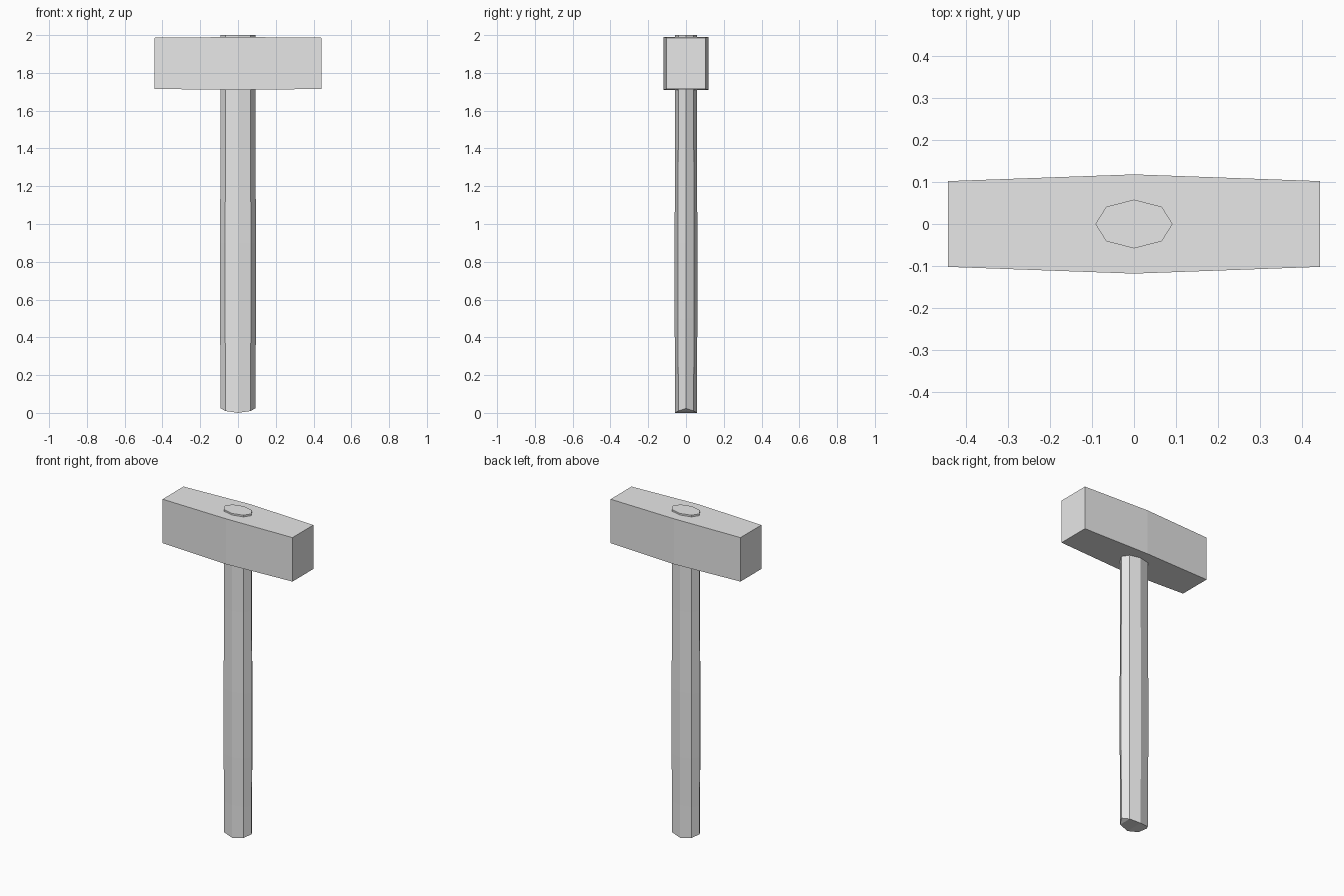
import bpy
import bmesh

cube = bpy.data.objects.get("Cube")
if cube:
    bpy.data.objects.remove(cube, do_unlink=True)

grey = bpy.data.materials.new("plain grey")
grey.use_nodes = True
colour = (0.8, 0.8, 0.8, 1)
grey.diffuse_color = colour
grey.node_tree.nodes["Principled BSDF"].inputs["Base Color"].default_value = colour


def loft(name, rings):
    """Skin a list of matching point rings and cap both ends."""
    bm = bmesh.new()
    loops = [[bm.verts.new(p) for p in ring] for ring in rings]
    for a, b in zip(loops, loops[1:]):
        for i in range(len(a)):
            j = (i + 1) % len(a)
            bm.faces.new((a[i], a[j], b[j], b[i]))
    caps = [bm.faces.new(loops[0]), bm.faces.new(loops[-1])]
    bmesh.ops.recalc_face_normals(bm, faces=bm.faces)
    return bm, caps


def finish(name, bm):
    mesh = bpy.data.meshes.new(name)
    bm.to_mesh(mesh)
    bm.free()
    mesh.materials.append(grey)
    obj = bpy.data.objects.new(name, mesh)
    bpy.context.collection.objects.link(obj)
    return obj


# Handle: flattened octagon with a slight swell and a rounded foot
section = [(0.092, 0), (0.066, 0.041), (0, 0.058), (-0.066, 0.041),
           (-0.092, 0), (-0.066, -0.041), (0, -0.058), (0.066, -0.041)]
foot = {0.092: 0.024, 0.066: 0.01, 0: 0}
rings = [[(x, y, foot[abs(x)]) for x, y in section]]
for z, swell in ((0.2, 1.0), (0.5, 1.04), (0.9, 1.04), (1.4, 1.0), (2.0, 1.0)):
    rings.append([(x * swell, y * swell, z) for x, y in section])
bm, caps = loft("handle", rings)

# Split the foot into strips across the handle so it stays crisp
bottom = list(caps[0].verts)
bm.faces.remove(caps[0])
for ids in ((0, 1, 7), (1, 2, 6, 7), (2, 3, 5, 6), (3, 4, 5)):
    bm.faces.new([bottom[i] for i in ids])
bmesh.ops.recalc_face_normals(bm, faces=bm.faces)
finish("handle", bm)

# Head: square block, thickest in the middle and tapering to both faces
rings = []
for x, y, low, high in ((-0.443, 0.102, 1.715, 1.986),
                        (0, 0.118, 1.71, 1.99),
                        (0.443, 0.102, 1.715, 1.986)):
    rings.append([(x, -y, low), (x, y, low), (x, y, high), (x, -y, high)])
bm, caps = loft("head", rings)
finish("head", bm)
